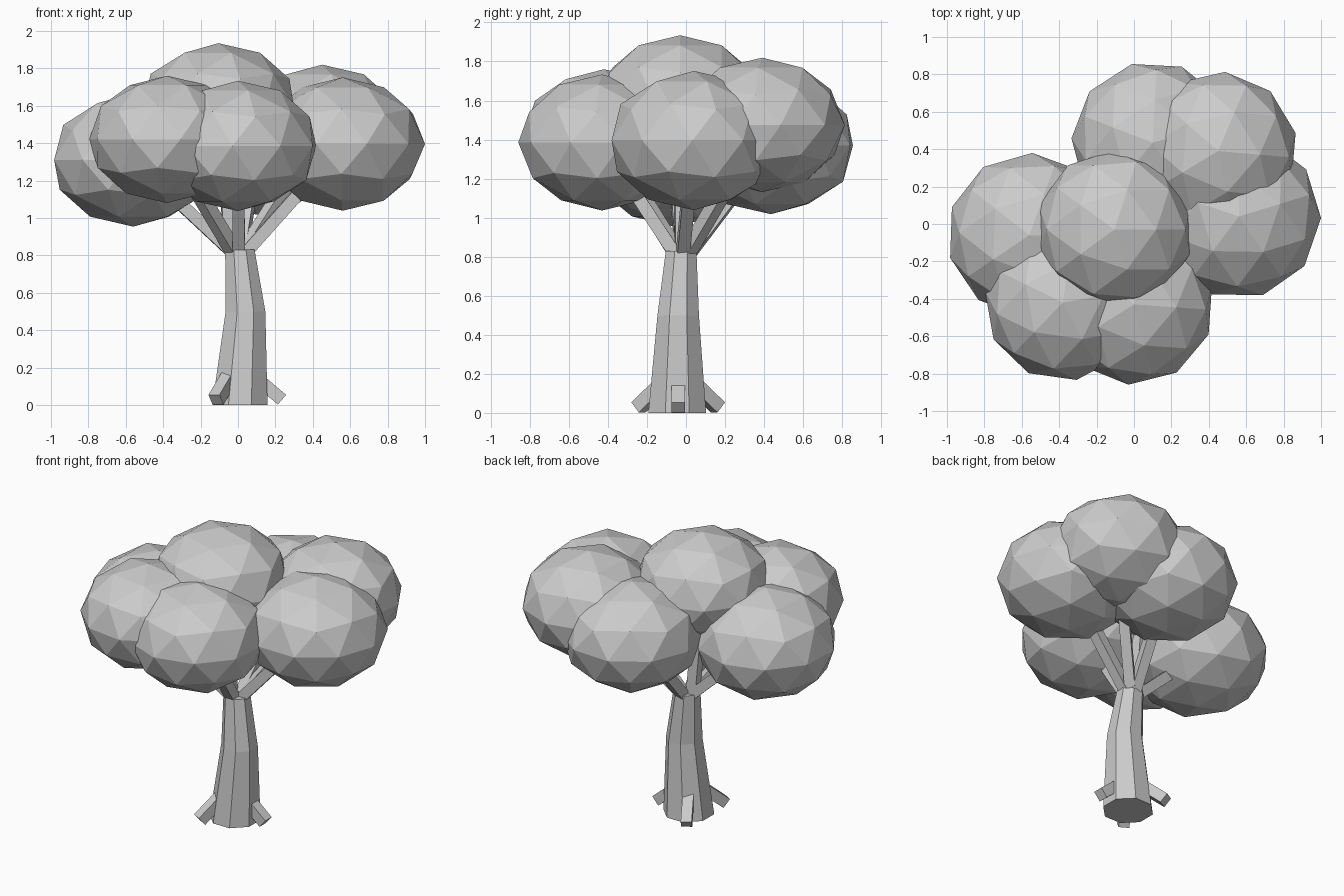
import bpy, bmesh, math
from mathutils import Vector, Matrix

old = bpy.data.objects.get("Cube")
if old:
    bpy.data.objects.remove(old, do_unlink=True)

# One plain grey for the whole tree
grey = bpy.data.materials.new("light_grey")
grey.use_nodes = True
colour = (0.6, 0.6, 0.6, 1)
grey.diffuse_color = colour
grey.node_tree.nodes["Principled BSDF"].inputs["Base Color"].default_value = colour


def finish(name, bm):
    mesh = bpy.data.meshes.new(name)
    bmesh.ops.recalc_face_normals(bm, faces=bm.faces)
    bm.to_mesh(mesh)
    bm.free()
    mesh.materials.append(grey)
    obj = bpy.data.objects.new(name, mesh)
    bpy.context.collection.objects.link(obj)
    return obj


def beam(name, start, end, width):
    """Square bar from start to end, with two sides kept upright."""
    start, end = Vector(start), Vector(end)
    along = (end - start).normalized()
    side = along.cross(Vector((0, 0, 1))).normalized()
    up = side.cross(along)
    frame = Matrix((side, up, along)).transposed().to_4x4()
    frame.translation = (start + end) / 2
    size = Matrix.Diagonal((width, width, (end - start).length, 1))
    bm = bmesh.new()
    bmesh.ops.create_cube(bm, size=1, matrix=frame @ size)
    return finish(name, bm)


# Trunk: bent, tapering octagon
sections = [(0.01, -0.045, 0, 0.16), (0.04, -0.04, 0.5, 0.115), (0.01, -0.025, 0.83, 0.085)]
bm = bmesh.new()
rings = []
for cx, cy, z, r in sections:
    angles = [math.tau * (i + 0.5) / 8 for i in range(8)]
    rings.append([bm.verts.new((cx + r * math.cos(a), cy + r * math.sin(a), z)) for a in angles])
for low, high in zip(rings, rings[1:]):
    for i in range(8):
        j = (i + 1) % 8
        bm.faces.new((low[i], low[j], high[j], high[i]))
bm.faces.new(rings[0][::-1])
bm.faces.new(rings[-1])
finish("trunk", bm)

# Roots: three stubs around the base
for i, place in enumerate(("left", "back_right", "front_right")):
    out = Vector((math.cos(math.tau * i / 3), math.sin(math.tau * i / 3), 0))
    base = Vector((0, -0.04, 0))
    beam("root_" + place, base + out * 0.08 + Vector((0, 0, 0.16)),
         base + out * 0.235 + Vector((0, 0, 0.028)), 0.068)

# Leaf clumps: centre, radius and turn in degrees, each carried by a branch
clumps = {
    "top": ((-0.105, -0.03, 1.59), 0.425, 0),
    "front": ((0.0, -0.43, 1.385), 0.43, -4),
    "front_right": ((-0.38, -0.42, 1.42), 0.42, 10),
    "right": ((-0.56, -0.06, 1.31), 0.44, -2),
    "left": ((0.56, 0.04, 1.395), 0.44, 17),
    "back_left": ((0.45, 0.39, 1.475), 0.425, -5),
    "back": ((0.1, 0.435, 1.37), 0.435, 15),
}
fork = Vector((0.005, -0.02, 0.82))
for place, (centre, radius, turn) in clumps.items():
    bm = bmesh.new()
    bmesh.ops.create_icosphere(bm, subdivisions=2, radius=radius)
    bmesh.ops.scale(bm, vec=(1, 1, 0.81), verts=bm.verts)
    clump = finish("leaves_" + place, bm)
    clump.location = centre
    clump.rotation_euler.z = math.radians(turn)
    reach = Vector(centre) - fork
    outward = Vector((reach.x, reach.y, 0)).normalized() * 0.04
    beam("branch_" + place, fork + outward, centre, 0.065)
